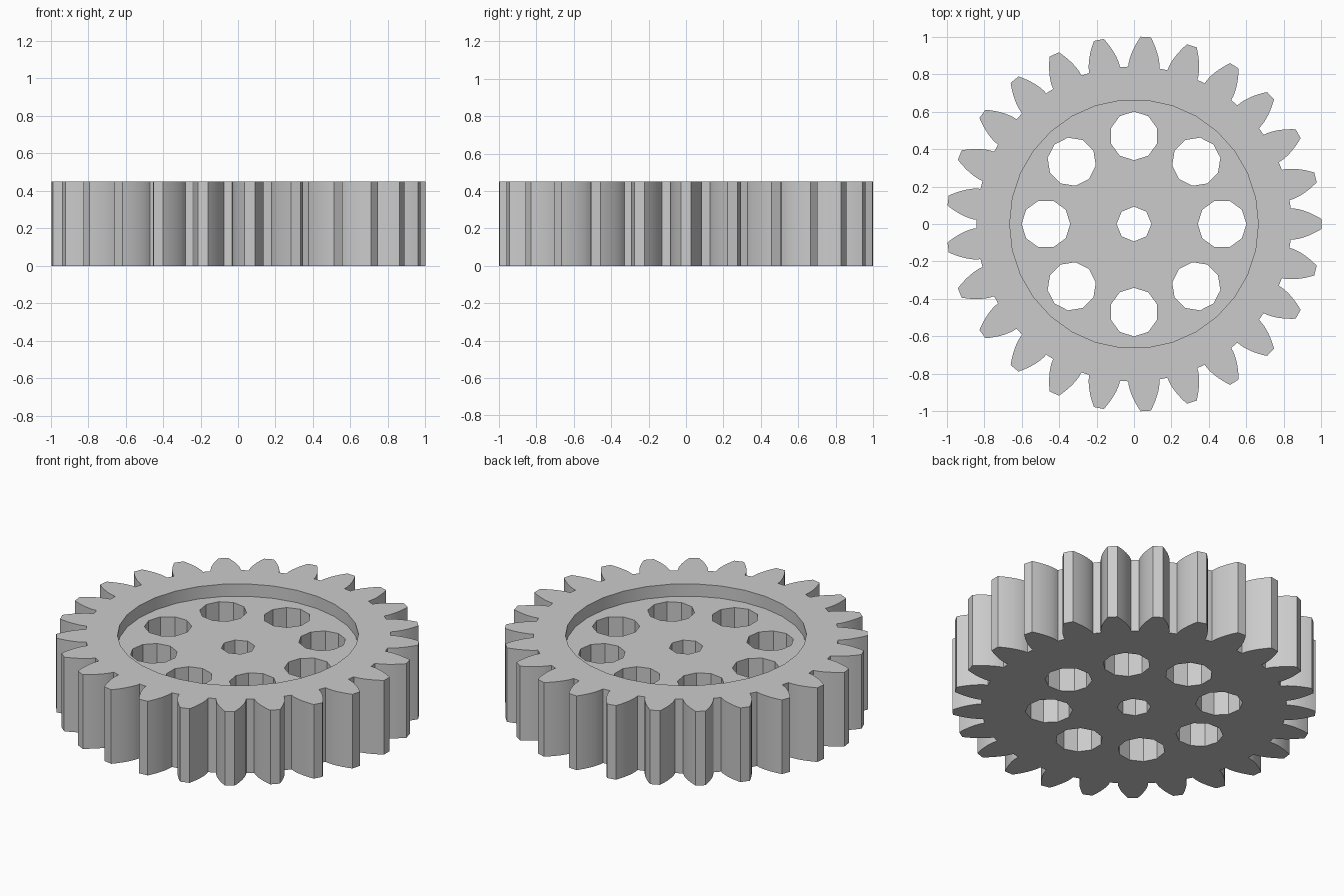
import bpy, bmesh
from math import sin, cos, tan, acos, pi, radians

cube = bpy.data.objects.get("Cube")
if cube:
    bpy.data.objects.remove(cube, do_unlink=True)

TEETH, HEIGHT, FLOOR = 25, 0.45, 0.375
ROOT, TIP = 0.84, 1.0
HALF_BASE = radians(5.7)
STEPS = 8


def polar(r, a, cx=0.0, cy=0.0):
    return (cx + r * cos(a), cy + r * sin(a))


def polygon(r, sides, turn=0.0, cx=0.0, cy=0.0):
    return [polar(r, turn + 2 * pi * i / sides, cx, cy) for i in range(sides)]


def gear_outline():
    """Involute teeth, one centred on +x."""
    flank = []
    for i in range(STEPS + 1):
        r = ROOT + (TIP - ROOT) * i / STEPS
        press = acos(ROOT / r)
        flank.append((r, HALF_BASE - (tan(press) - press)))
    pts = []
    for t in range(TEETH):
        mid = 2 * pi * t / TEETH
        pts += [polar(r, mid - a) for r, a in flank]
        pts += [polar(r, mid + a) for r, a in reversed(flank)]
    return pts


bm = bmesh.new()


def ring(points, z):
    verts = [bm.verts.new((x, y, z)) for x, y in points]
    edges = [bm.edges.new((v, verts[i - 1])) for i, v in enumerate(verts)]
    return verts, edges


def wall(points, z0, z1):
    """Vertical wall; returns its lower and upper edge loops."""
    low, low_edges = ring(points, z0)
    high, high_edges = ring(points, z1)
    for i in range(len(low)):
        bm.faces.new((low[i - 1], low[i], high[i], high[i - 1]))
    return low_edges, high_edges


def fill(edges):
    bmesh.ops.triangle_fill(bm, edges=edges, use_beauty=True, use_dissolve=False,
                            normal=(0, 0, 1))


# Toothed outside and shallow round recess
bottom, top = wall(gear_outline(), 0, HEIGHT)
floor, recess_top = wall(polygon(0.663, 30), FLOOR, HEIGHT)

# Axle hole and ring of eight lightening holes
holes = [polygon(0.093, 8)]
for k in range(8):
    a = k * pi / 4
    holes.append(polygon(0.13, 10, a, *polar(0.47, a)))
for hole in holes:
    low_edges, high_edges = wall(hole, 0, FLOOR)
    bottom += low_edges
    floor += high_edges

# Flat faces: rim top, recess floor, underside
fill(top + recess_top)
fill(floor)
fill(bottom)
bmesh.ops.recalc_face_normals(bm, faces=bm.faces[:])

mesh = bpy.data.meshes.new("gear_wheel")
bm.to_mesh(mesh)
bm.free()
gear = bpy.data.objects.new("gear_wheel", mesh)
bpy.context.collection.objects.link(gear)

grey = bpy.data.materials.new("light_grey")
grey.use_nodes = True
grey.diffuse_color = (0.6, 0.6, 0.6, 1)
grey.node_tree.nodes["Principled BSDF"].inputs["Base Color"].default_value = (0.6, 0.6, 0.6, 1)
mesh.materials.append(grey)

bpy.ops.object.select_all(action="DESELECT")
gear.select_set(True)
bpy.context.view_layer.objects.active = gear
bpy.ops.object.shade_smooth_by_angle(angle=radians(20))
